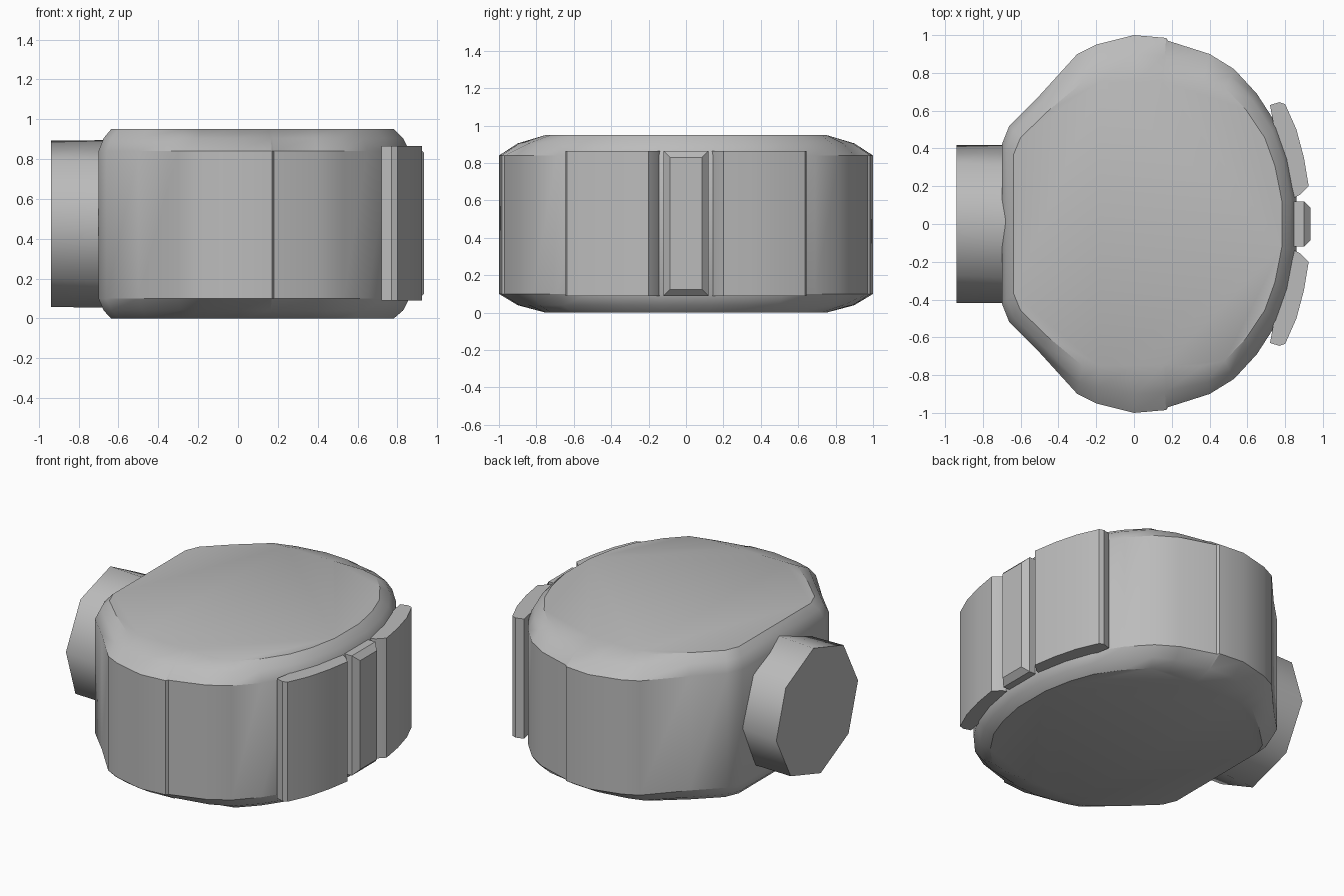
import bpy, bmesh, math

cube = bpy.data.objects.get("Cube")
if cube:
    bpy.data.objects.remove(cube, do_unlink=True)

grey = bpy.data.materials.new("plain grey")
grey.use_nodes = True
grey.diffuse_color = (0.5, 0.5, 0.5, 1)
grey.node_tree.nodes["Principled BSDF"].inputs["Base Color"].default_value = (0.5, 0.5, 0.5, 1)


def loft(name, rings, angle=30):
    """Skin a stack of equal-length rings and close both ends."""
    bm = bmesh.new()
    loops = [[bm.verts.new(p) for p in ring] for ring in rings]
    for low, high in zip(loops, loops[1:]):
        for i in range(len(low)):
            j = (i + 1) % len(low)
            bm.faces.new((low[i], low[j], high[j], high[i]))
    bm.faces.new(loops[0][::-1])
    bm.faces.new(loops[-1])
    bmesh.ops.recalc_face_normals(bm, faces=bm.faces)
    mesh = bpy.data.meshes.new(name)
    bm.to_mesh(mesh)
    bm.free()
    mesh.materials.append(grey)
    obj = bpy.data.objects.new(name, mesh)
    bpy.context.collection.objects.link(obj)
    bpy.ops.object.select_all(action='DESELECT')
    obj.select_set(True)
    bpy.context.view_layer.objects.active = obj
    bpy.ops.object.shade_smooth_by_angle(angle=math.radians(angle))
    return obj


# Body: mirrored half outline with softened top and bottom rims
half = [(0.86, 0.14), (0.82, 0.35), (0.76, 0.52), (0.65, 0.69), (0.53, 0.82),
        (0.40, 0.90), (0.18, 0.97), (0.17, 0.985), (0, 1), (-0.20, 0.95),
        (-0.30, 0.90), (-0.50, 0.68), (-0.66, 0.52), (-0.70, 0.42)]
outline = half + [(x, -y) for x, y in reversed(half)]


def rim(inset, z):
    ring = []
    for x, y in outline:
        cap_y = math.copysign(min(0.75, abs(y) * 0.88), y)
        ring.append((x * (1 - 0.09 * inset), y + (cap_y - y) * inset, z))
    return ring


loft("body", [rim(1, 0), rim(0.4, 0.04), rim(0, 0.10),
              rim(0, 0.84), rim(0.4, 0.905), rim(1, 0.95)])


# Side neck: short eight-sided stub
def neck_ring(x, turn):
    angles = [math.radians(turn + 45 * i) for i in range(8)]
    return [(x, -0.42 * math.cos(a), 0.475 + 0.42 * math.sin(a)) for a in angles]


loft("side_neck", [neck_ring(-0.94, 5), neck_ring(-0.66, 2)], 50)

# Curved grip plates on either side of the centre bar
plate = [(0.72, 0.63), (0.77, 0.645), (0.80, 0.635), (0.86, 0.50), (0.90, 0.35),
         (0.925, 0.20), (0.88, 0.155), (0.85, 0.14), (0.80, 0.35), (0.74, 0.52)]
for name, side in (("left_plate", 1), ("right_plate", -1)):
    loft(name, [[(x, y * side, z) for x, y in plate] for z in (0.09, 0.865)])


# Centre bar with chamfered outer edges
def bar_ring(x, inset):
    y, low, high = 0.12 - inset, 0.09 + inset, 0.865 - inset
    return [(x, -y, low), (x, y, low), (x, y, high), (x, -y, high)]


loft("centre_bar", [bar_ring(0.82, 0), bar_ring(0.90, 0), bar_ring(0.935, 0.035)])
